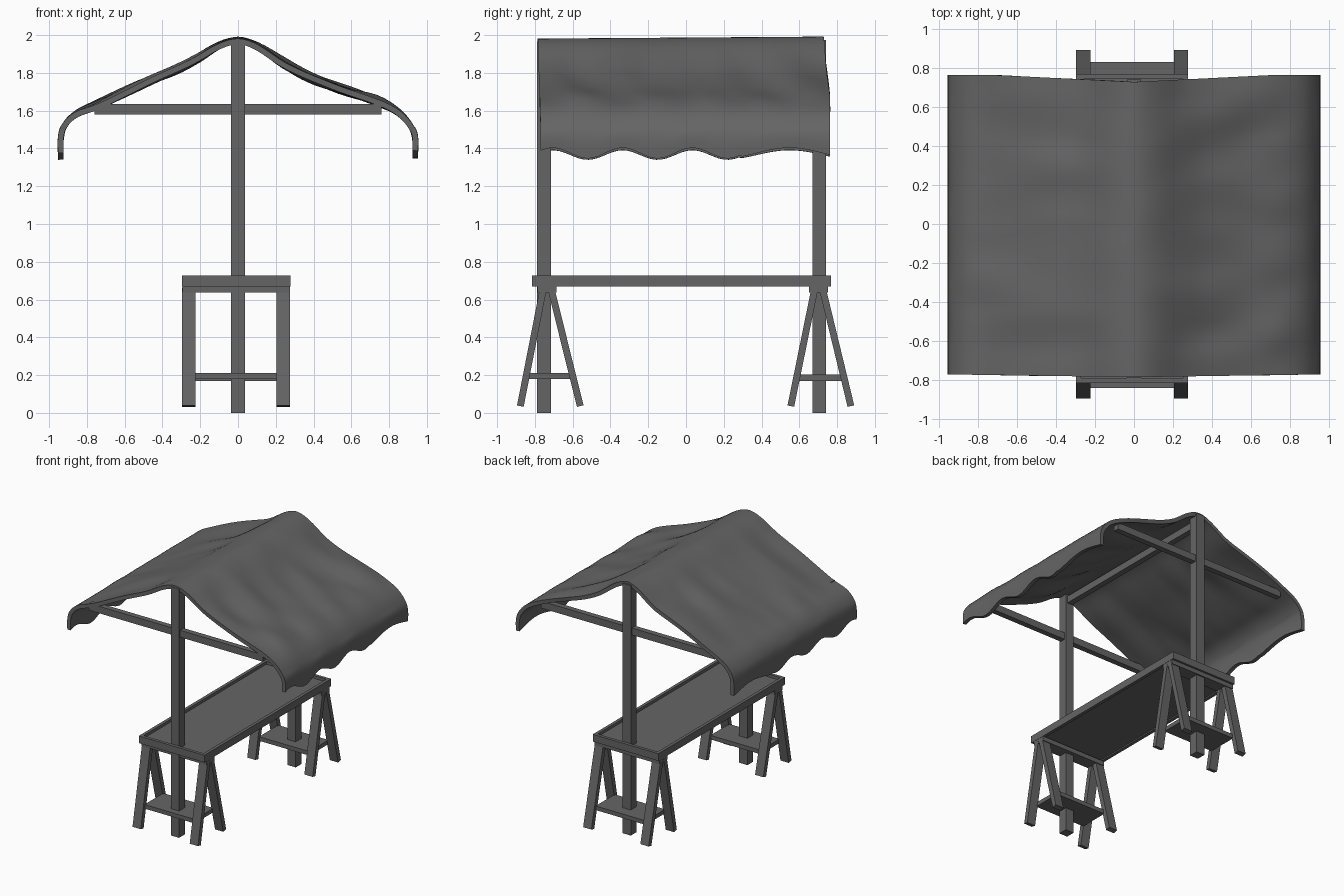
import bpy, bmesh, math
from mathutils import Vector, noise

if "Cube" in bpy.data.objects:
    bpy.data.objects.remove(bpy.data.objects["Cube"])

mat = bpy.data.materials.new("dark grey")
mat.diffuse_color = (0.13, 0.13, 0.13, 1)
mat.use_nodes = True
mat.node_tree.nodes["Principled BSDF"].inputs["Base Color"].default_value = mat.diffuse_color


def finish(name, bm):
    bmesh.ops.recalc_face_normals(bm, faces=bm.faces)
    me = bpy.data.meshes.new(name)
    bm.to_mesh(me)
    bm.free()
    me.materials.append(mat)
    ob = bpy.data.objects.new(name, me)
    bpy.context.collection.objects.link(ob)
    return ob


def box(name, x0, x1, y0, y1, z0, z1):
    bm = bmesh.new()
    bmesh.ops.create_cube(bm, size=1)
    for v in bm.verts:
        v.co = Vector(((x0 + x1) / 2 + v.co.x * (x1 - x0),
                       (y0 + y1) / 2 + v.co.y * (y1 - y0),
                       (z0 + z1) / 2 + v.co.z * (z1 - z0)))
    return finish(name, bm)


def leg(name, x, y_top, z_top, y_foot, z_foot, wx, wy):
    # slanted bar in the yz plane with square-cut ends
    a, b = Vector((x, y_foot, z_foot)), Vector((x, y_top, z_top))
    d = (b - a).normalized()
    side = Vector((0, d.z, -d.y))
    bm = bmesh.new()
    bmesh.ops.create_cube(bm, size=1)
    for v in bm.verts:
        base = a if v.co.z < 0 else b
        v.co = base + Vector((v.co.x * wx, 0, 0)) + side * (v.co.y * wy)
    return finish(name, bm)


# Posts, cross beams and ridge beam
for tag, yc, top in (("front", -0.752, 1.965), ("back", 0.705, 1.975)):
    box(tag + "_post", -0.036, 0.036, yc - 0.036, yc + 0.036, 0, top)
    box(tag + "_cross_beam", -0.76, 0.76, yc - 0.022, yc + 0.022, 1.58, 1.635)
box("ridge_beam", -0.022, 0.022, -0.72, 0.67, 1.88, 1.935)

# Table: recessed panel inside a rim
X0, X1, Y0, Y1 = -0.297, 0.277, -0.815, 0.768
R = 0.025
box("table_panel", X0 + R, X1 - R, Y0 + R, Y1 - R, 0.68, 0.705)
box("table_rim_left", X0, X0 + R, Y0 + R, Y1 - R, 0.67, 0.727)
box("table_rim_right", X1 - R, X1, Y0 + R, Y1 - R, 0.67, 0.727)
box("table_rim_front", X0, X1, Y0, Y0 + R, 0.67, 0.727)
box("table_rim_back", X0, X1, Y1 - R, Y1, 0.67, 0.727)

# Trestles: head, four splayed legs, low shelf
for tag, ya, feet, sh in (("front", -0.735, (-0.877, -0.56), (-0.84, -0.605, 0.18)),
                          ("back", 0.702, (0.555, 0.873), (0.59, 0.83, 0.17))):
    box(tag + "_trestle_head", X0 + 0.002, X1 - 0.002, ya - 0.05, ya + 0.05, 0.637, 0.672)
    box(tag + "_trestle_shelf", -0.23, 0.21, sh[0], sh[1], sh[2], sh[2] + 0.032)
    for x in (-0.26, 0.24):
        for yf in feet:
            s = 1 if yf > ya else -1
            leg(tag + "_trestle_leg", x, ya + s * 0.02, 0.66, yf, 0.036, 0.072, 0.036)

# Cloth canopy: smooth profile swept along y with soft wrinkles
PROFILE = [(-0.953, 1.335), (-0.953, 1.44), (-0.93, 1.53), (-0.86, 1.60), (-0.73, 1.655),
           (-0.47, 1.775), (-0.26, 1.865), (-0.11, 1.955), (0, 1.987), (0.11, 1.955),
           (0.25, 1.865), (0.38, 1.795), (0.54, 1.73), (0.74, 1.665), (0.86, 1.60),
           (0.93, 1.52), (0.953, 1.44), (0.953, 1.345)]


def spline(t):
    # Catmull-Rom through the profile
    n = len(PROFILE) - 1
    i = min(int(t * n), n - 1)
    u = t * n - i
    p = [Vector(PROFILE[min(max(i + k, 0), n)]) for k in (-1, 0, 1, 2)]
    return 0.5 * (2 * p[1] + (p[2] - p[0]) * u + (2 * p[0] - 5 * p[1] + 4 * p[2] - p[3]) * u * u
                  + (3 * p[1] - p[0] - 3 * p[2] + p[3]) * u ** 3)


NX, NY = 68, 60
bm = bmesh.new()
grid = []
for i in range(NX + 1):
    t = i / NX
    x, z = spline(t)
    ax = abs(x)
    # cloth hangs back a little from the ridge to the corners
    ya = -0.785 + 0.015 * min(ax, 1)
    yb = 0.728 + 0.035 * min(ax / 0.7, 1)
    hem = max(0, 1 - min(t, 1 - t) / 0.12)
    slope = min(ax / 0.25, 1) * max(0, 1 - max(0, ax - 0.75) / 0.2)
    row = []
    for j in range(NY + 1):
        y = ya + (yb - ya) * j / NY
        w = noise.noise(Vector((x * 2.6, y * 4.5, 3.1 if x > 0 else 8.4)))
        dz = 0.026 * w * slope + 0.007 * y * max(0, 1 - ax / 0.3)
        wave = 0.028 * math.cos((y + 0.52) * 17) if y < 0.3 else 0.028 * math.cos((y - 0.2) * 9)
        dz += hem * (0.03 - wave * (1 if x > 0 else 0.9))
        row.append(bm.verts.new((x, y, z + dz)))
    grid.append(row)
for i in range(NX):
    for j in range(NY):
        bm.faces.new((grid[i][j], grid[i + 1][j], grid[i + 1][j + 1], grid[i][j + 1]))
canopy = finish("cloth_canopy", bm)
if canopy.data.polygons[len(canopy.data.polygons) // 2].normal.z < 0:
    canopy.data.flip_normals()
mod = canopy.modifiers.new("thickness", "SOLIDIFY")
mod.thickness = 0.03
mod.offset = -1
bpy.context.view_layer.objects.active = canopy
canopy.select_set(True)
bpy.ops.object.modifier_apply(modifier=mod.name)
bpy.ops.object.shade_smooth_by_angle(angle=math.radians(40))
